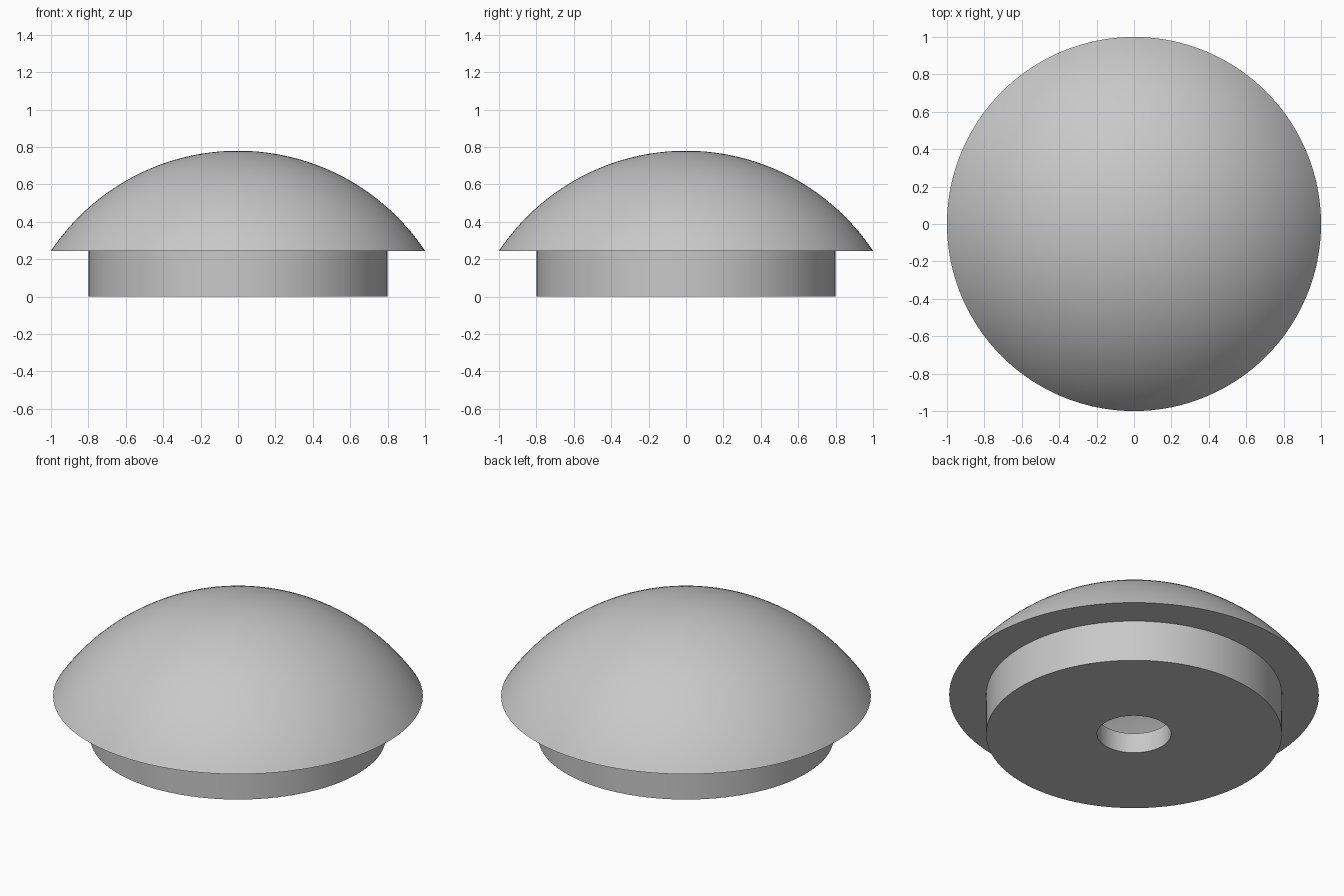
import bpy
import bmesh
import math
from mathutils import Vector

cube = bpy.data.objects.get("Cube")
if cube:
    bpy.data.objects.remove(cube, do_unlink=True)

SEGMENTS = 128
RIM_Z = 0.245         # underside of the dome
TOP_Z = 0.78
RIM_R = 1.0
BASE_R = 0.8
CAVITY_R = 0.74
FLOOR = 0.12          # thickness of the base plate
HOLE_R = 0.2
SHELL = 0.1           # thickness of the dome

grey = bpy.data.materials.new("plain_grey")
grey.use_nodes = True
COLOUR = (0.58, 0.58, 0.58, 1)
grey.diffuse_color = COLOUR
grey.node_tree.nodes["Principled BSDF"].inputs["Base Color"].default_value = COLOUR


def lathe(name, profile, closed):
    """Spin a radius/height profile around the z axis."""
    bm = bmesh.new()
    verts = [bm.verts.new((r, 0, z)) for r, z in profile]
    edges = [bm.edges.new(pair) for pair in zip(verts, verts[1:])]
    if closed:
        edges.append(bm.edges.new((verts[-1], verts[0])))
    bmesh.ops.spin(bm, geom=verts + edges, cent=Vector(), axis=Vector((0, 0, 1)),
                   angle=math.tau, steps=SEGMENTS)
    bmesh.ops.remove_doubles(bm, verts=bm.verts, dist=0.0001)
    bmesh.ops.recalc_face_normals(bm, faces=bm.faces)
    mesh = bpy.data.meshes.new(name)
    bm.to_mesh(mesh)
    bm.free()
    mesh.materials.append(grey)
    obj = bpy.data.objects.new(name, mesh)
    bpy.context.collection.objects.link(obj)
    bpy.ops.object.select_all(action="DESELECT")
    obj.select_set(True)
    bpy.context.view_layer.objects.active = obj
    bpy.ops.object.shade_smooth_by_angle(angle=math.radians(30))
    return obj


def arc(radius, centre_z, end_r, steps=32):
    """Spherical arc from the top pole out to end_r."""
    end = math.asin(end_r / radius)
    return [(radius * math.sin(end * i / steps),
             centre_z + radius * math.cos(end * i / steps)) for i in range(steps + 1)]


# Domed cap: hollow spherical shell with a flat rim underneath
height = TOP_Z - RIM_Z
sphere_r = (RIM_R ** 2 + height ** 2) / (2 * height)
centre_z = TOP_Z - sphere_r
outer = arc(sphere_r, centre_z, RIM_R)
inner = arc(sphere_r - SHELL, centre_z, CAVITY_R)
lathe("dome_cap", outer + [(CAVITY_R, RIM_Z)] + inner[::-1], closed=False)

# Round base: plate with a central hole and an upright wall
lathe("round_base", [(HOLE_R, 0), (BASE_R, 0), (BASE_R, RIM_Z), (CAVITY_R, RIM_Z),
                     (CAVITY_R, FLOOR), (HOLE_R, FLOOR)], closed=True)
